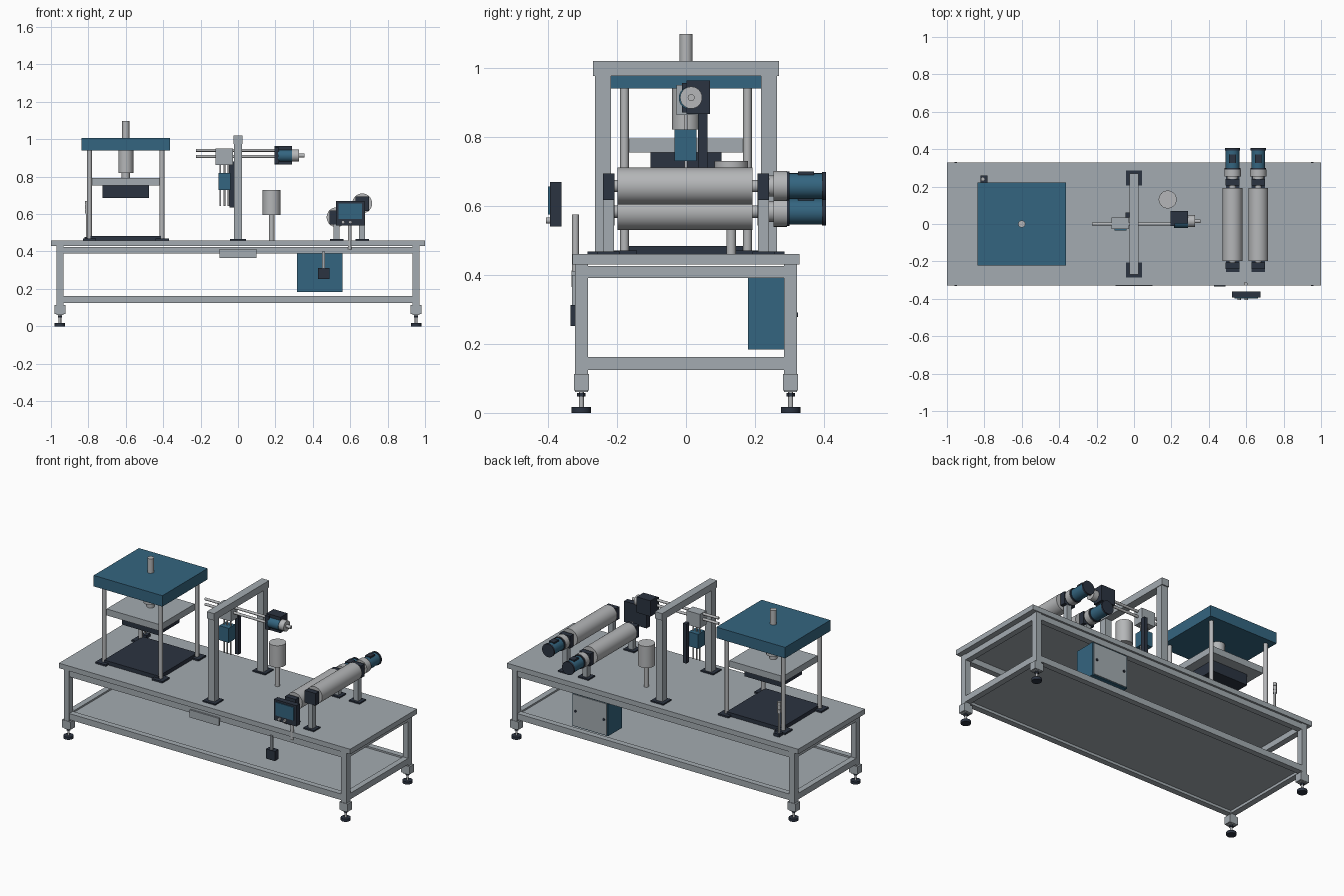
import bpy, math


def mat(name, col):
    m = bpy.data.materials.new(name)
    m.diffuse_color = (*col, 1)
    return m


GREY = mat("frame grey", (0.37, 0.41, 0.44))
STEEL = mat("light steel", (0.46, 0.47, 0.48))
BLUE = mat("machine blue", (0.034, 0.130, 0.215))
DARK = mat("dark slate", (0.024, 0.033, 0.052))


def box(name, x, y, z, m):
    """Box from (min, max) ranges on each axis."""
    bpy.ops.mesh.primitive_cube_add(size=1, location=[sum(r) / 2 for r in (x, y, z)])
    o = bpy.context.object
    o.name = name
    o.scale = [r[1] - r[0] for r in (x, y, z)]
    bpy.ops.object.transform_apply(location=False, rotation=False, scale=True)
    o.data.materials.append(m)
    return o


def cbox(name, x, y, hx, hy, z, m):
    """Box centred on x, y with half sizes hx, hy."""
    return box(name, (x - hx, x + hx), (y - hy, y + hy), z, m)


def cyl(name, axis, a, b, r, span, m, n=32):
    """Cylinder along an axis; a, b are the two other coordinates in xyz order."""
    mid = sum(span) / 2
    loc = {'X': (mid, a, b), 'Y': (a, mid, b), 'Z': (a, b, mid)}[axis]
    rot = {'X': (0, math.pi / 2, 0), 'Y': (math.pi / 2, 0, 0), 'Z': (0, 0, 0)}[axis]
    bpy.ops.mesh.primitive_cylinder_add(vertices=n, radius=r, depth=span[1] - span[0],
                                        location=loc, rotation=rot)
    o = bpy.context.object
    o.name = name
    o.data.materials.append(m)
    bpy.ops.object.shade_smooth_by_angle()
    return o


TOP = 0.46

# Table: top, shelf, rails, legs and levelling feet
box("table_top", (-1, 1), (-0.328, 0.328), (0.429, TOP), GREY)
box("lower_shelf", (-0.95, 0.95), (-0.3, 0.3), (0.14, 0.152), GREY)
for s in (-1, 1):
    for part, z in (("upper", (0.39, 0.425)), ("lower", (0.124, 0.162))):
        cbox(part + "_long_rail", 0, s * 0.303, 0.936, 0.018, z, GREY)
        cbox(part + "_end_rail", s * 0.952, 0, 0.018, 0.285, z, GREY)
    for t in (-1, 1):
        x, y = s * 0.952, t * 0.303
        cbox("leg", x, y, 0.018, 0.019, (0.06, 0.429), GREY)
        cbox("foot_bracket", x, y, 0.029, 0.022, (0.065, 0.113), GREY)
        cyl("foot_stem", 'Z', x, y, 0.007, (0.01, 0.065), STEEL, 16)
        cyl("foot_nut", 'Z', x, y, 0.012, (0.048, 0.058), DARK, 6)
        cyl("foot_pad", 'Z', x, y, 0.028, (0, 0.017), DARK)

# Press: base, four columns, crown, ram and platens
PX = -0.6
box("press_base", (PX - 0.188, PX + 0.188), (-0.19, 0.19), (TOP, 0.484), DARK)
for s in (-1, 1):
    for t in (-1, 1):
        cbox("column_pad", PX + s * 0.194, t * 0.178, 0.036, 0.036, (TOP, 0.47), DARK)
        cyl("press_column", 'Z', PX + s * 0.194, t * 0.178, 0.0125, (0.465, 0.945), STEEL)
cbox("press_crown", PX, 0, 0.236, 0.222, (0.94, 1.008), BLUE)
cyl("crown_rod", 'Z', PX, 0, 0.019, (1.0, 1.097), STEEL)
cyl("ram_cylinder", 'Z', PX, 0, 0.04, (0.82, 0.945), STEEL)
cyl("ram_rod", 'Z', PX, 0, 0.022, (0.79, 0.825), STEEL)
cbox("moving_plate", PX, 0, 0.184, 0.17, (0.754, 0.794), GREY)
cbox("hot_platen", PX, 0, 0.125, 0.103, (0.687, 0.755), DARK)

# Signal tower beside the press
cbox("tower_base", -0.802, 0.24, 0.019, 0.019, (TOP, 0.478), DARK)
cyl("tower_pole", 'Z', -0.808, 0.24, 0.006, (0.47, 0.61), STEEL, 16)
for i in range(3):
    z = 0.605 + i * 0.023
    cyl("tower_lamp", 'Z', -0.808, 0.24, 0.011, (z, z + 0.02), STEEL, 20)
cyl("tower_core", 'Z', -0.808, 0.24, 0.008, (0.6, 0.67), GREY, 16)

# Gantry
for s in (-1, 1):
    cbox("gantry_pad", 0, s * 0.245, 0.043, 0.04, (TOP, 0.468), DARK)
    cbox("gantry_upright", 0, s * 0.24, 0.022, 0.023, (0.465, 0.98), GREY)
cbox("gantry_beam", 0, 0, 0.025, 0.27, (0.976, 1.019), GREY)

# Dispensing unit: slide rods, carriage, valve, needles and drive
for z in (0.941, 0.908):
    cyl("slide_rod", 'X', 0, z, 0.008, (-0.225, 0.21), STEEL, 20)
box("carriage", (-0.12, -0.027), (-0.028, 0.035), (0.863, 0.95), GREY)
box("valve_body", (-0.105, -0.04), (-0.034, 0.031), (0.73, 0.82), BLUE)
box("slide_rail", (-0.046, -0.022), (0.035, 0.062), (0.635, 0.88), DARK)
for x in (-0.095, -0.073, -0.05):
    cyl("valve_link", 'Z', x, 0, 0.005, (0.815, 0.87), STEEL, 16)
    cyl("needle", 'Z', x, 0, 0.005, (0.642, 0.735), STEEL, 16)
box("drive_housing", (0.195, 0.29), (0.002, 0.07), (0.865, 0.963), DARK)
box("drive_plate", (0.195, 0.22), (-0.012, 0.005), (0.87, 0.955), DARK)
cyl("drive_motor", 'X', 0.012, 0.912, 0.033, (0.215, 0.29), BLUE)
cyl("drive_gear", 'X', 0.015, 0.913, 0.032, (0.29, 0.325), STEEL, 24)
cyl("drive_shaft", 'X', 0.015, 0.913, 0.01, (0.32, 0.355), STEEL, 20)

# Material tank on its stem
cyl("tank_stem", 'Z', 0.18, 0.131, 0.014, (TOP, 0.6), STEEL)
cyl("tank", 'Z', 0.18, 0.131, 0.048, (0.595, 0.73), STEEL, 40)

# Rollers with bearings, posts, gearheads and motors
for x, z in ((0.527, 0.583), (0.664, 0.657)):
    cyl("roller", 'Y', x, z, 0.053, (-0.198, 0.192), STEEL, 48)
    cyl("roller_shaft", 'Y', x, z, 0.018, (-0.235, 0.26), STEEL)
    for s in (-1, 1):
        y = s * 0.224
        cbox("bearing_block", x, y, 0.037, 0.017, (z - 0.04, z + 0.036), DARK)
        cbox("roller_post", x, y, 0.016, 0.016, (TOP, z - 0.038), GREY)
        cbox("post_pad", x, y, 0.036, 0.032, (TOP, 0.468), DARK)
    cyl("gearhead", 'Y', x, z, 0.044, (0.253, 0.292), STEEL)
    cyl("coupling", 'Y', x, z, 0.03, (0.238, 0.256), STEEL)
    cyl("motor_flange", 'Y', x, z, 0.042, (0.29, 0.3), DARK)
    cyl("motor_body", 'Y', x, z, 0.037, (0.298, 0.396), BLUE)
    cyl("motor_cap", 'Y', x, z, 0.041, (0.394, 0.405), DARK)
    cbox("terminal_box", x, 0.348, 0.018, 0.023, (z + 0.02, z + 0.042), DARK)

# Operator panel with screen and buttons on its post
box("panel_housing", (0.523, 0.677), (-0.394, -0.36), (0.54, 0.669), DARK)
box("panel_screen", (0.538, 0.662), (-0.399, -0.393), (0.574, 0.656), BLUE)
for x in (0.562, 0.6):
    cyl("panel_button", 'Y', x, 0.557, 0.009, (-0.405, -0.393), STEEL, 20)
cyl("panel_post", 'Z', 0.597, -0.32, 0.01, (0.41, 0.575), STEEL, 20)

# Front plate and hanging switch
box("front_plate", (-0.1, 0.1), (-0.331, -0.32), (0.365, 0.412), GREY)
box("switch_hanger", (0.45, 0.466), (-0.33, -0.318), (0.31, 0.4), GREY)
box("hanging_switch", (0.427, 0.488), (-0.335, -0.3), (0.252, 0.312), DARK)

# Control cabinet with rear door
box("cabinet", (0.315, 0.56), (0.18, 0.314), (0.184, 0.39), BLUE)
box("cabinet_door", (0.322, 0.553), (0.312, 0.319), (0.19, 0.384), GREY)
cyl("door_knob", 'Y', 0.34, 0.284, 0.007, (0.317, 0.325), DARK, 16)
cyl("door_lock", 'Y', 0.535, 0.284, 0.007, (0.317, 0.325), DARK, 16)
